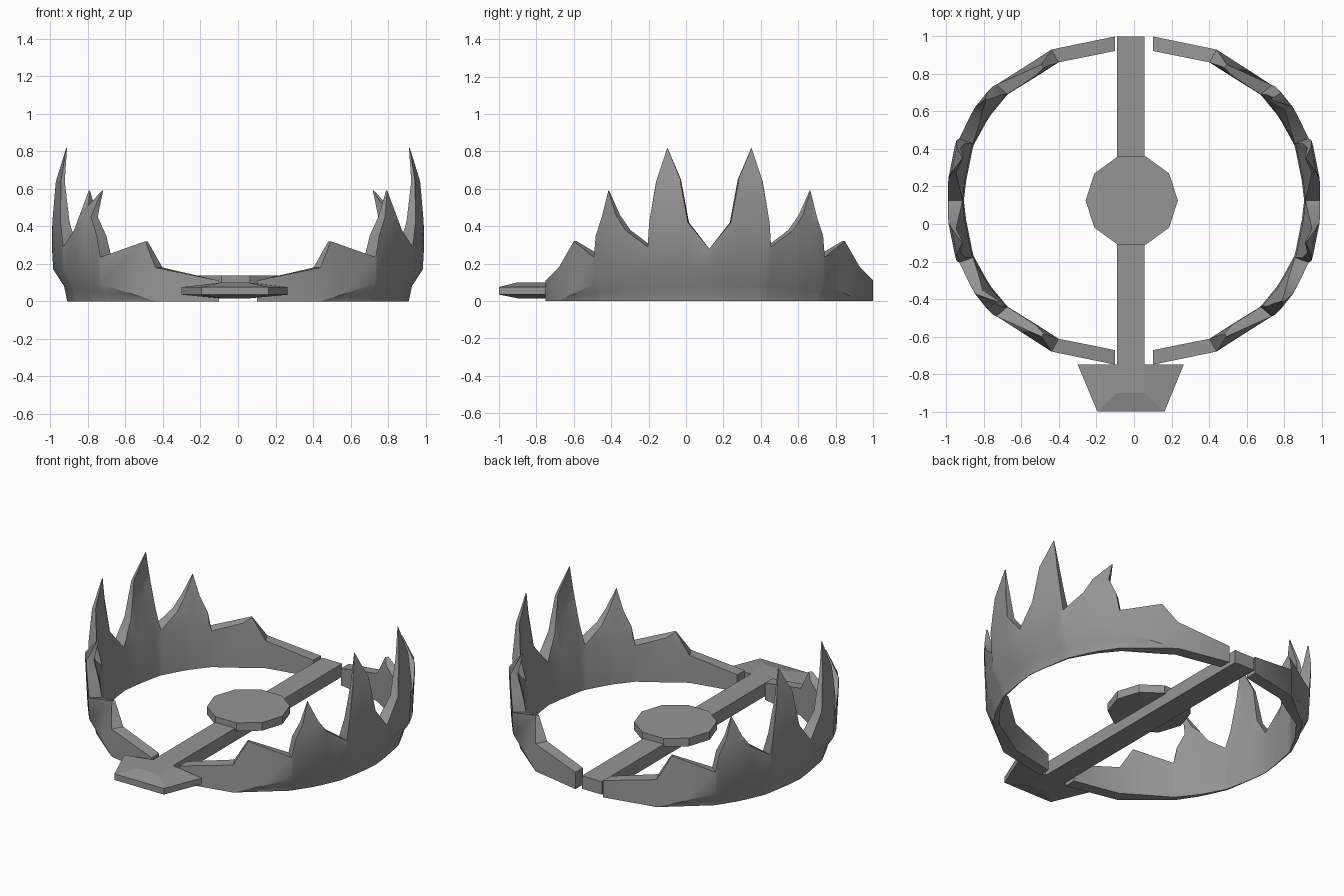
import bpy, bmesh, math

if "Cube" in bpy.data.objects:
    bpy.data.objects.remove(bpy.data.objects["Cube"])

CY = 0.125  # centre of the jaw ring in y

# Dark iron
iron = bpy.data.materials.new("dark_iron")
iron.diffuse_color = (.3, .3, .3, 1)
iron.use_nodes = True
iron.node_tree.nodes["Principled BSDF"].inputs["Base Color"].default_value = iron.diffuse_color


def interp(x, pts):
    if x <= pts[0][0]:
        return pts[0][1]
    for (a, va), (b, vb) in zip(pts, pts[1:]):
        if x <= b:
            return va + (vb - va) * (x - a) / (b - a)
    return pts[-1][1]


def loft(name, rings):
    """Skin closed rings of points one after another and cap both ends."""
    bm = bmesh.new()
    rows = [[bm.verts.new(p) for p in r] for r in rings]
    n = len(rows[0])
    for a, b in zip(rows, rows[1:]):
        for i in range(n):
            j = (i + 1) % n
            bm.faces.new((a[i], a[j], b[j], b[i]))
    bm.faces.new(rows[0])
    bm.faces.new(rows[-1])
    bmesh.ops.remove_doubles(bm, verts=bm.verts, dist=0.0005)
    bmesh.ops.dissolve_degenerate(bm, edges=bm.edges, dist=0.0005)
    bmesh.ops.recalc_face_normals(bm, faces=bm.faces)
    me = bpy.data.meshes.new(name)
    bm.to_mesh(me)
    bm.free()
    me.materials.append(iron)
    ob = bpy.data.objects.new(name, me)
    bpy.context.collection.objects.link(ob)
    return ob


def level(pts, z):
    return [(x, y, z) for x, y in pts]


# Outer ring outline: distance along y from the centre -> x
RING = [(0, .985), (.115, .972), (.315, .932), (.485, .84), (.615, .735), (.805, .44), (.875, .10)]
# Inward lean and wall thickness by height
LEAN = [(.2, 0), (.42, -.018), (.63, -.008), (.82, .035)]
THICK = [(.29, .078), (.5, .035), (.63, .022), (.82, .004)]
# Toothed top edge: distance from centre, height, optional (lean front, lean back, thickness) at tips
TEETH = [(0, .28), (.115, .42), (.155, .65), (.225, .82), (.285, .64), (.322, .42), (.33, .29),
         (.45, .38), (.5, .46), (.54, .59, .0, .07, .008), (.575, .45), (.608, .35), (.617, .235),
         (.725, .32, .07, .07, .02), (.805, .18), (.875, .11)]


def section(tooth, side):
    d, top = tooth[:2]
    x = interp(d, RING)
    r = math.hypot(x, d)
    f = max(0, min(1, (x - .44) / .54))  # how far the ridge is lifted
    # each point: lean, inset towards the centre, height
    pts = [(0, .078, 0), (0, .075 * f, 0), (0, .058 * f, .08 * f), (0, 0, .17 * f)]

    def at(z):
        if z < top:
            return interp(z, LEAN), interp(z, THICK), z
        if len(tooth) > 2:
            return tooth[2 if side < 0 else 3], tooth[4], top
        return interp(top, LEAN), interp(top, THICK), top
    for z in (.42, .63, 1):
        l, t, zz = at(z)
        pts.append((l, 0, zz))
    for z in (1, .63, .5, .29):
        l, t, zz = at(z)
        pts.append((l, t, zz))
    kx = 0 if d > .85 else 1  # ends are cut square
    return [(x * (1 - kx * i / r) - l, CY + side * d * (1 - i / r), z) for l, i, z in pts]


def jaw(name, s):
    cols = [section(t, -1) for t in TEETH[::-1]] + [section(t, 1) for t in TEETH[1:]]
    # the second jaw is the first turned half a turn about the ring centre
    ob = loft(name, [[(s * x, CY + s * (y - CY), z) for x, y, z in c] for c in cols])
    bpy.ops.object.select_all(action='DESELECT')
    ob.select_set(True)
    bpy.context.view_layer.objects.active = ob
    bpy.ops.object.shade_smooth_by_angle(angle=math.radians(35))


# Two toothed jaws
jaw("jaw_right", 1)
jaw("jaw_left", -1)

# Base bar
bar = [(-.09, -.75), (.055, -.75), (.055, 1), (-.09, 1)]
loft("base_bar", [level(bar, .015), level(bar, .10)])

# Ten-sided trigger pan
pan = [(-.012 + .246 * math.cos(math.tau * k / 10),
        CY + .246 * math.sin(math.tau * k / 10)) for k in range(10)]
loft("trigger_pan", [level(pan, .085), level(pan, .138)])

# Latch plate, slightly thicker where it meets the bar
plate = [(-.195, -1), (.163, -1), (.265, -.75), (-.3, -.75)]
core = [(-.09, -.9), (.055, -.9), (.055, -.75), (-.09, -.75)]
loft("latch_plate", [level(core, .015), level(plate, .035), level(plate, .075), level(core, .10)])
